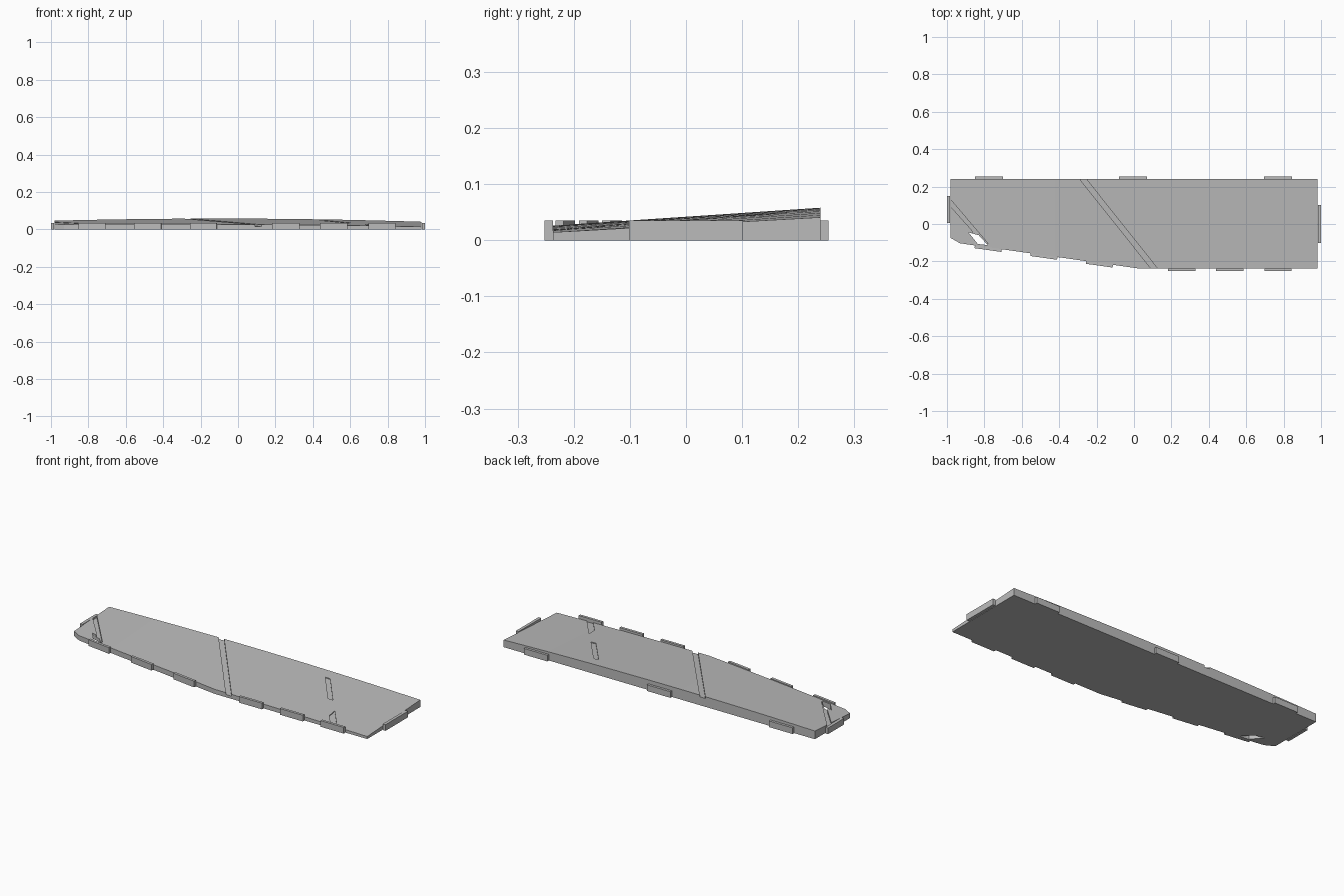
import bpy, bmesh
from math import atan2
from mathutils import Vector

cube = bpy.data.objects.get("Cube")
if cube:
    bpy.data.objects.remove(cube)

grey = bpy.data.materials.new("plain_grey")
grey.use_nodes = True
colour = (0.5, 0.5, 0.5, 1)
grey.diffuse_color = colour
grey.node_tree.nodes["Principled BSDF"].inputs["Base Color"].default_value = colour


def top_z(x, y):
    """Height of the gently arched, tilted upper surface."""
    t = (x + 0.1) / 1.08
    return 0.042 - 0.0145 * t * t + (0.067 - 0.011 * t * t) * y


def make_object(name, bm):
    bmesh.ops.recalc_face_normals(bm, faces=bm.faces)
    mesh = bpy.data.meshes.new(name)
    bm.to_mesh(mesh)
    bm.free()
    mesh.materials.append(grey)
    obj = bpy.data.objects.new(name, mesh)
    bpy.context.collection.objects.link(obj)
    return obj


def prism(name, outline, low, high, cuts=()):
    """Extrude an outline; low and high give the height at each point."""
    bm = bmesh.new()
    bm.faces.new([bm.verts.new((x, y, 0)) for x, y in outline])
    for x in cuts:
        bmesh.ops.bisect_plane(bm, geom=bm.verts[:] + bm.edges[:] + bm.faces[:],
                               plane_co=(x, 0, 0), plane_no=(1, 0, 0))
    base = bm.verts[:]
    ret = bmesh.ops.extrude_face_region(bm, geom=bm.faces[:], use_keep_orig=True)
    top = [v for v in ret["geom"] if isinstance(v, bmesh.types.BMVert)]
    for v in base:
        v.co.z = low(v.co.x, v.co.y)
    for v in top:
        v.co.z = high(v.co.x, v.co.y)
    return make_object(name, bm)


# Main panel with a tapered corner and arched top
outline = [(-0.98, 0.24), (-0.98, -0.075), (-0.93, -0.103), (-0.85, -0.115),
           (0.02, -0.237), (0.98, -0.237), (0.98, 0.24)]
panel = prism("panel", outline, lambda x, y: 0, top_z,
              [-0.98 + 0.14 * i for i in range(1, 14)])

# Diagonal grooves and the corner opening
grooves = [
    ([(-0.306, 0.26), (-0.271, 0.26), (0.141, -0.257), (0.106, -0.257)], 0.01),
    ([(0.43, 0.172), (0.46, 0.172), (0.605, -0.01), (0.575, -0.01)], 0.005),
    ([(0.68, -0.1), (0.806, -0.257), (0.767, -0.257), (0.685, -0.155)], 0.005),
    ([(-1.0, 0.153), (-0.78, -0.105), (-0.83, -0.095), (-0.87, -0.03), (-1.0, 0.115)], 0.012),
    ([(-0.885, -0.045), (-0.83, -0.06), (-0.782, -0.113), (-0.835, -0.107)], 0.2),
]
cutters = []
for shape, depth in grooves:
    cutter = prism("groove_cutter", shape,
                   lambda x, y: top_z(x, y) - depth, lambda x, y: 0.1)
    cutter.hide_render = True
    mod = panel.modifiers.new("groove", "BOOLEAN")
    mod.operation = "DIFFERENCE"
    mod.solver = "EXACT"
    mod.object = cutter
    cutters.append(cutter)
bpy.context.view_layer.update()
graph = bpy.context.evaluated_depsgraph_get()
panel_mesh = bpy.data.meshes.new_from_object(panel.evaluated_get(graph))
panel.modifiers.clear()
panel.data = panel_mesh
for cutter in cutters:
    bpy.data.objects.remove(cutter)


# Edge tabs
def tab(name, x, y, length, angle=0, thickness=0.015):
    bm = bmesh.new()
    bmesh.ops.create_cube(bm, size=1)
    obj = make_object(name, bm)
    obj.location = (x, y, 0.0175)
    obj.scale = (length, thickness, 0.035)
    obj.rotation_euler.z = angle


for x in (-0.775, -0.005, 0.77):
    tab("back_tab", x, 0.2465, 0.148)
for x in (0.255, 0.512, 0.77):
    tab("front_tab", x, -0.2445, 0.145)

# Tabs along the tapered edge
start, end = Vector((-0.85, -0.115)), Vector((0.02, -0.237))
run = end - start
angle = atan2(run.y, run.x)
for x in (-0.78, -0.482, -0.185):
    y = start.y + run.y * (x - start.x) / run.x
    tab("tapered_edge_tab", x, y - 0.007, 0.145, angle)

quarter = atan2(1, 0)
tab("right_end_tab", -0.9915, 0.078, 0.145, quarter, 0.017)
tab("left_end_tab", 0.9915, 0.0, 0.203, quarter, 0.017)
